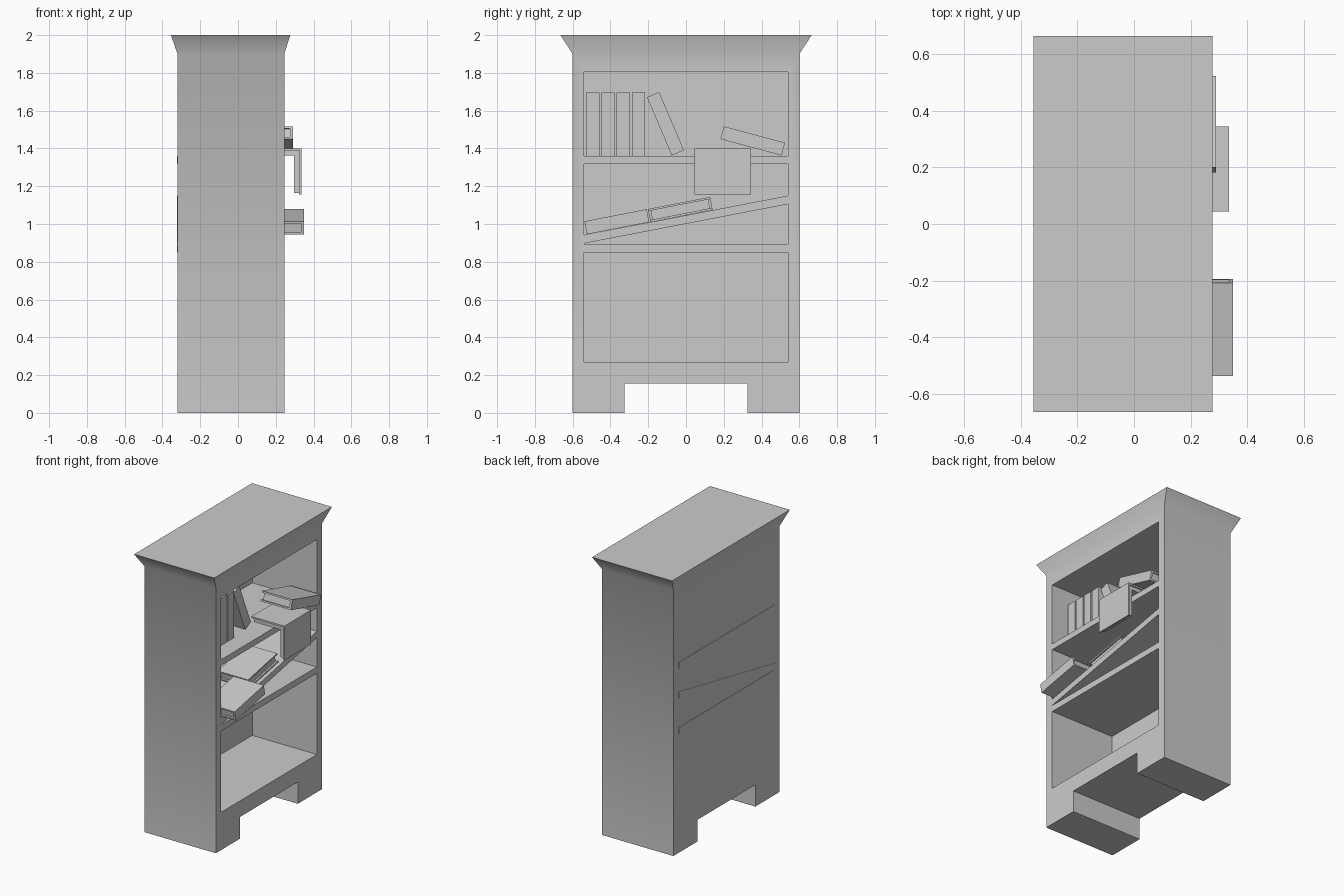
import bpy, bmesh
from math import radians, cos, sin
from mathutils import Matrix

if "Cube" in bpy.data.objects:
    bpy.data.objects.remove(bpy.data.objects["Cube"])


def make(name, bm):
    bmesh.ops.recalc_face_normals(bm, faces=bm.faces)
    me = bpy.data.meshes.new(name)
    bm.to_mesh(me)
    bm.free()
    ob = bpy.data.objects.new(name, me)
    bpy.context.collection.objects.link(ob)
    return ob


def add_box(bm, x, y, z):
    size = Matrix.Diagonal((x[1] - x[0], y[1] - y[0], z[1] - z[0], 1))
    mid = Matrix.Translation(((x[0] + x[1]) / 2, (y[0] + y[1]) / 2, (z[0] + z[1]) / 2))
    bmesh.ops.create_cube(bm, size=1, matrix=mid @ size)


def box(name, x, y, z):
    bm = bmesh.new()
    add_box(bm, x, y, z)
    return make(name, bm)


def prism(name, profile, x0, x1):
    # extrude a (y, z) profile along x
    bm = bmesh.new()
    face = bm.faces.new([bm.verts.new((x0, y, z)) for y, z in profile])
    ext = bmesh.ops.extrude_face_region(bm, geom=[face])
    verts = [v for v in ext["geom"] if isinstance(v, bmesh.types.BMVert)]
    bmesh.ops.translate(bm, verts=verts, vec=(x1 - x0, 0, 0))
    return make(name, bm)


# cabinet: stacked rectangular rings, flaring into the crown
bm = bmesh.new()
rings = []
for z, xa, xb, y in ((0, -.32, .245, .6), (1.9, -.32, .245, .6), (2, -.355, .277, .665)):
    rings.append([bm.verts.new(p) for p in
                  ((xa, -y, z), (xb, -y, z), (xb, y, z), (xa, y, z))])
for lo, hi in zip(rings, rings[1:]):
    for i in range(4):
        j = (i + 1) % 4
        bm.faces.new((lo[i], lo[j], hi[j], hi[i]))
bm.faces.new(rings[0])
bm.faces.new(rings[-1])
cabinet = make("cabinet", bm)

# hollow interior and the arch between the feet
for cutter in (box("interior_cutter", (-.265, .5), (-.54, .54), (.27, 1.805)),
               box("arch_cutter", (-.6, .6), (-.325, .325), (-.1, .155))):
    mod = cabinet.modifiers.new(cutter.name, "BOOLEAN")
    mod.operation = "DIFFERENCE"
    mod.solver = "EXACT"
    mod.object = cutter
    bpy.context.view_layer.objects.active = cabinet
    bpy.ops.object.modifier_apply(modifier=mod.name)
    bpy.data.objects.remove(cutter)
bpy.ops.object.select_all(action="DESELECT")
cabinet.select_set(True)
bpy.context.view_layer.objects.active = cabinet
bpy.ops.object.shade_smooth_by_angle(angle=radians(40))

# shelves, the middle one fallen at one end
box("upper_shelf", (-.322, .245), (-.54, .54), (1.317, 1.36))
box("lower_shelf", (-.322, .245), (-.54, .54), (.85, .895))
prism("fallen_shelf", [(-.54, .897), (.54, 1.105), (.54, 1.15), (-.54, .942)], -.322, .245)

# books: lying size is depth (x) by height (y) by thickness (z)
D, H, T, C = .24, .335, .07, .011


def book(name, x, y, z, angle, spine=1):
    bm = bmesh.new()
    add_box(bm, (-D / 2, D / 2), (-H / 2, H / 2), (T / 2 - C, T / 2))
    add_box(bm, (-D / 2, D / 2), (-H / 2, H / 2), (-T / 2, -T / 2 + C))
    add_box(bm, (D / 2 - .015, D / 2), (-H / 2, H / 2), (-T / 2 + C, T / 2 - C))
    add_box(bm, (-D / 2 + .012, D / 2 - .015), (-H / 2 + .012, H / 2 - .012),
            (-T / 2 + C, T / 2 - C))
    ob = make(name, bm)
    turn = Matrix.Identity(4) if spine > 0 else Matrix.Rotation(radians(180), 4, "Z")
    ob.matrix_world = (Matrix.Translation((x, y, z))
                       @ Matrix.Rotation(radians(angle), 4, "X") @ turn)
    return ob


for i in range(4):
    book(f"upright_book_{i + 1}", 0, -.494 + i * .081, 1.36 + H / 2, 90)
book("leaning_book", -.01, -.109, 1.531, 113)
book("tilted_book", .17, .353, 1.44, -15)
book("sliding_book_front", .23, -.366, 1.012, 11)
book("sliding_book_back", .10, -.03, 1.077, 11, spine=-1)

# open book draped over the shelf edge
bm = bmesh.new()
add_box(bm, (.075, .335), (.045, .345), (1.388, 1.4))
add_box(bm, (.323, .335), (.045, .345), (1.155, 1.388))
add_box(bm, (.09, .323), (.055, .335), (1.362, 1.388))
add_box(bm, (.297, .323), (.055, .335), (1.165, 1.362))
make("open_book", bm)
